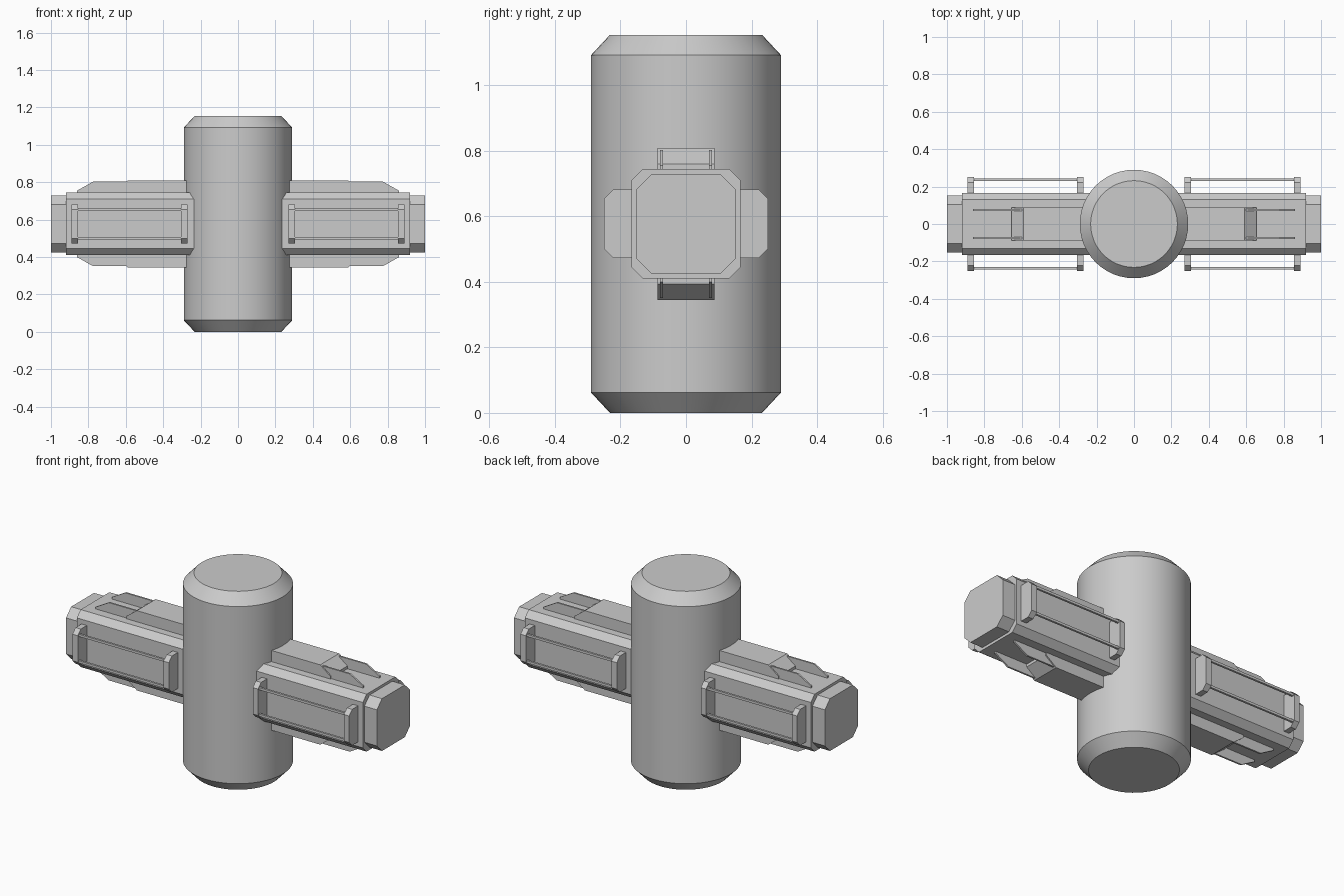
import bpy, bmesh
from mathutils import Vector

if "Cube" in bpy.data.objects:
    bpy.data.objects.remove(bpy.data.objects["Cube"])

ZC = 0.577  # height of the arm axis


def prism(name, outline, to3d, a, b):
    """Extrude a 2D outline between a and b along the axis chosen by to3d."""
    bm = bmesh.new()
    lo = [bm.verts.new(Vector(to3d(u, v, a))) for u, v in outline]
    hi = [bm.verts.new(Vector(to3d(u, v, b))) for u, v in outline]
    n = len(outline)
    bm.faces.new(lo)
    bm.faces.new(hi)
    for i in range(n):
        j = (i + 1) % n
        bm.faces.new((lo[i], lo[j], hi[j], hi[i]))
    bmesh.ops.recalc_face_normals(bm, faces=bm.faces)
    mesh = bpy.data.meshes.new(name)
    bm.to_mesh(mesh)
    bm.free()
    obj = bpy.data.objects.new(name, mesh)
    bpy.context.collection.objects.link(obj)
    return obj


def octagon(h, c):
    k = h - c
    return [(h, -k), (h, k), (k, h), (-k, h), (-h, k), (-h, -k), (-k, -h), (k, -h)]


# Central drum with bevelled rims
SEG = 48
bm = bmesh.new()
rings = []
for r, z in [(0.232, 0), (0.29, 0.062), (0.29, 1.092), (0.232, 1.154)]:
    rings.append(bmesh.ops.create_circle(bm, segments=SEG, radius=r)["verts"])
    for v in rings[-1]:
        v.co.z = z
for p, q in zip(rings, rings[1:]):
    for i in range(SEG):
        j = (i + 1) % SEG
        bm.faces.new((p[i], p[j], q[j], q[i]))
bm.faces.new(rings[0])
bm.faces.new(rings[-1])
bmesh.ops.recalc_face_normals(bm, faces=bm.faces)
mesh = bpy.data.meshes.new("central_drum")
bm.to_mesh(mesh)
bm.free()
drum = bpy.data.objects.new("central_drum", mesh)
bpy.context.collection.objects.link(drum)
bpy.context.view_layer.objects.active = drum
drum.select_set(True)
bpy.ops.object.shade_smooth_by_angle(angle=0.5)

for s, side in ((1, "right"), (-1, "left")):
    def along_x(u, v, t):
        return (s * t, u, ZC + v)

    # Octagonal arm and its stepped end cap
    prism(side + "_arm", octagon(0.167, 0.035), along_x, 0.2, 0.92)
    prism(side + "_end_cap", octagon(0.152, 0.047), along_x, 0.9, 1.0)

    for m, face in ((1, "top"), (-1, "bottom")):
        def along_y(u, v, t):
            return (s * u, t, ZC + m * v)

        # Wedge-ended block with two thin fins
        prism(f"{side}_{face}_block",
              [(0.2, 0.15), (0.655, 0.15), (0.655, 0.183), (0.59, 0.232), (0.2, 0.232)],
              along_y, -0.087, 0.087)
        for y in (-0.08, 0.07):
            prism(f"{side}_{face}_fin",
                  [(0.5, 0.15), (0.86, 0.15), (0.86, 0.178), (0.775, 0.226), (0.5, 0.226)],
                  along_y, y, y + 0.01)

    for m, face in ((1, "back"), (-1, "front")):
        def bracket(u, v, t):
            return (s * t, m * u, ZC + v)

        # Bracket posts with clipped outer corners, joined by two rails
        for x in (0.27, 0.856):
            prism(f"{side}_{face}_post",
                  [(0.15, -0.105), (0.222, -0.105), (0.25, -0.077),
                   (0.25, 0.077), (0.222, 0.105), (0.15, 0.105)],
                  bracket, x, x + 0.034)
        for z in (-0.077, 0.077):
            prism(f"{side}_{face}_rail",
                  [(0.231, z - 0.007), (0.243, z - 0.007), (0.243, z + 0.007), (0.231, z + 0.007)],
                  bracket, 0.29, 0.87)
